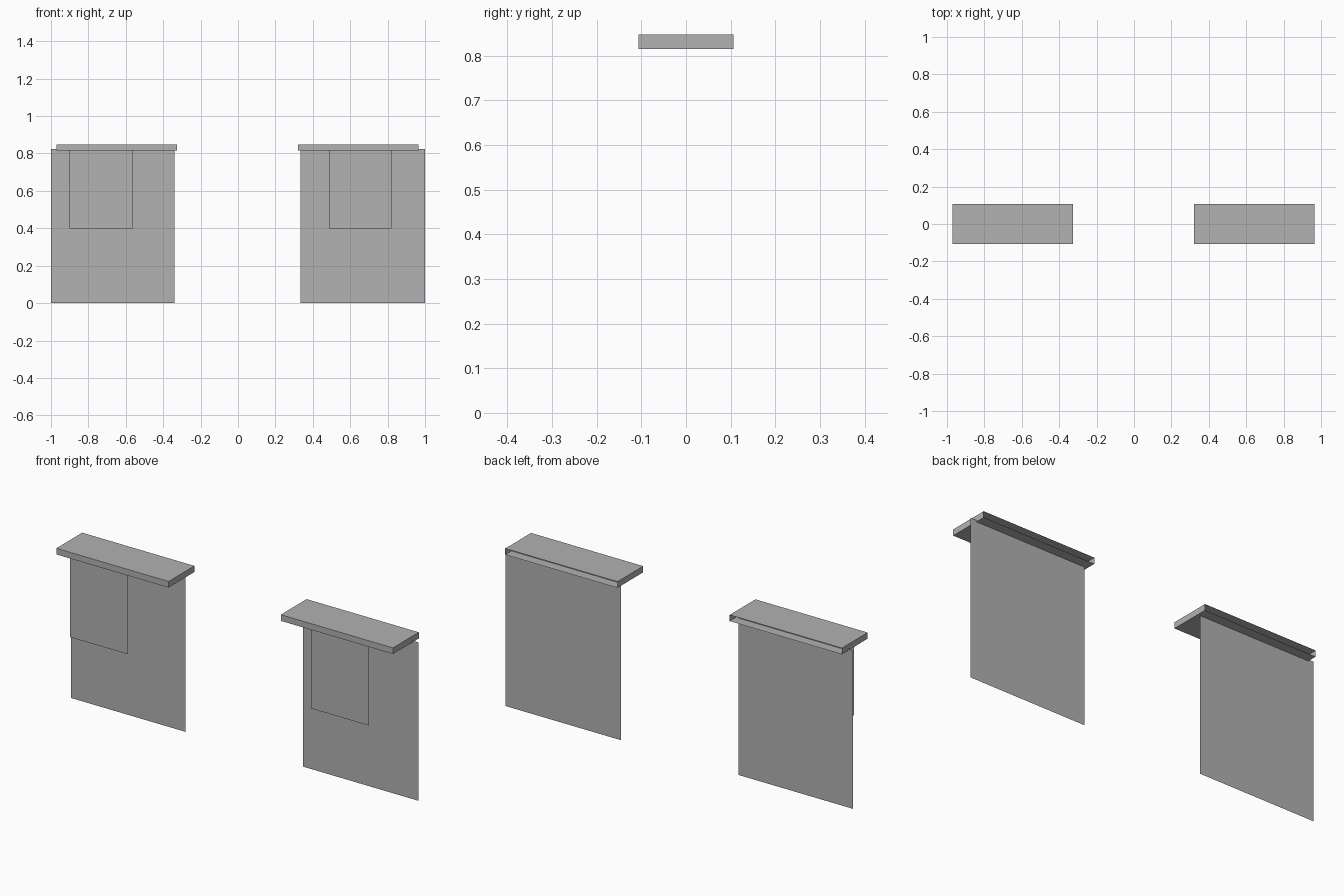
import bpy, bmesh

cube = bpy.data.objects.get("Cube")
if cube:
    bpy.data.objects.remove(cube, do_unlink=True)

grey = bpy.data.materials.new("plain grey")
grey.use_nodes = True
colour = (0.445, 0.445, 0.445, 1)
grey.diffuse_color = colour
grey.node_tree.nodes["Principled BSDF"].inputs["Base Color"].default_value = colour


def finish(name, bm):
    mesh = bpy.data.meshes.new(name)
    bm.to_mesh(mesh)
    bm.free()
    mesh.materials.append(grey)
    bpy.context.scene.collection.objects.link(bpy.data.objects.new(name, mesh))


def panel(name, x0, x1, y, z0, z1):
    """Upright single sheet facing the front."""
    bm = bmesh.new()
    corners = [(x0, y, z0), (x1, y, z0), (x1, y, z1), (x0, y, z1)]
    bm.faces.new([bm.verts.new(c) for c in corners])
    finish(name, bm)


def open_back_board(name, x0, x1, depth, z0, z1):
    """Flat hollow board with its back face left open."""
    bm = bmesh.new()
    bmesh.ops.create_cube(bm, size=1)
    for v in bm.verts:
        v.co.x = x1 if v.co.x > 0 else x0
        v.co.y *= depth
        v.co.z = z1 if v.co.z > 0 else z0
    bm.normal_update()
    back = [f for f in bm.faces if f.normal.y > 0.9]
    bmesh.ops.delete(bm, geom=back, context='FACES_ONLY')
    finish(name, bm)


# Each side: back sheet, short front sheet and board, as x ranges
sides = {
    "right": ((-1.0, -0.34), (-0.9, -0.565), (-0.97, -0.325)),
    "left": ((0.335, 1.0), (0.487, 0.82), (0.32, 0.965)),
}
for side, (sheet, flap, board) in sides.items():
    panel(side + "_back_sheet", *sheet, 0.055, 0.0, 0.823)
    panel(side + "_front_sheet", *flap, -0.095, 0.4, 0.82)
    open_back_board(side + "_top_board", *board, 0.212, 0.815, 0.847)
